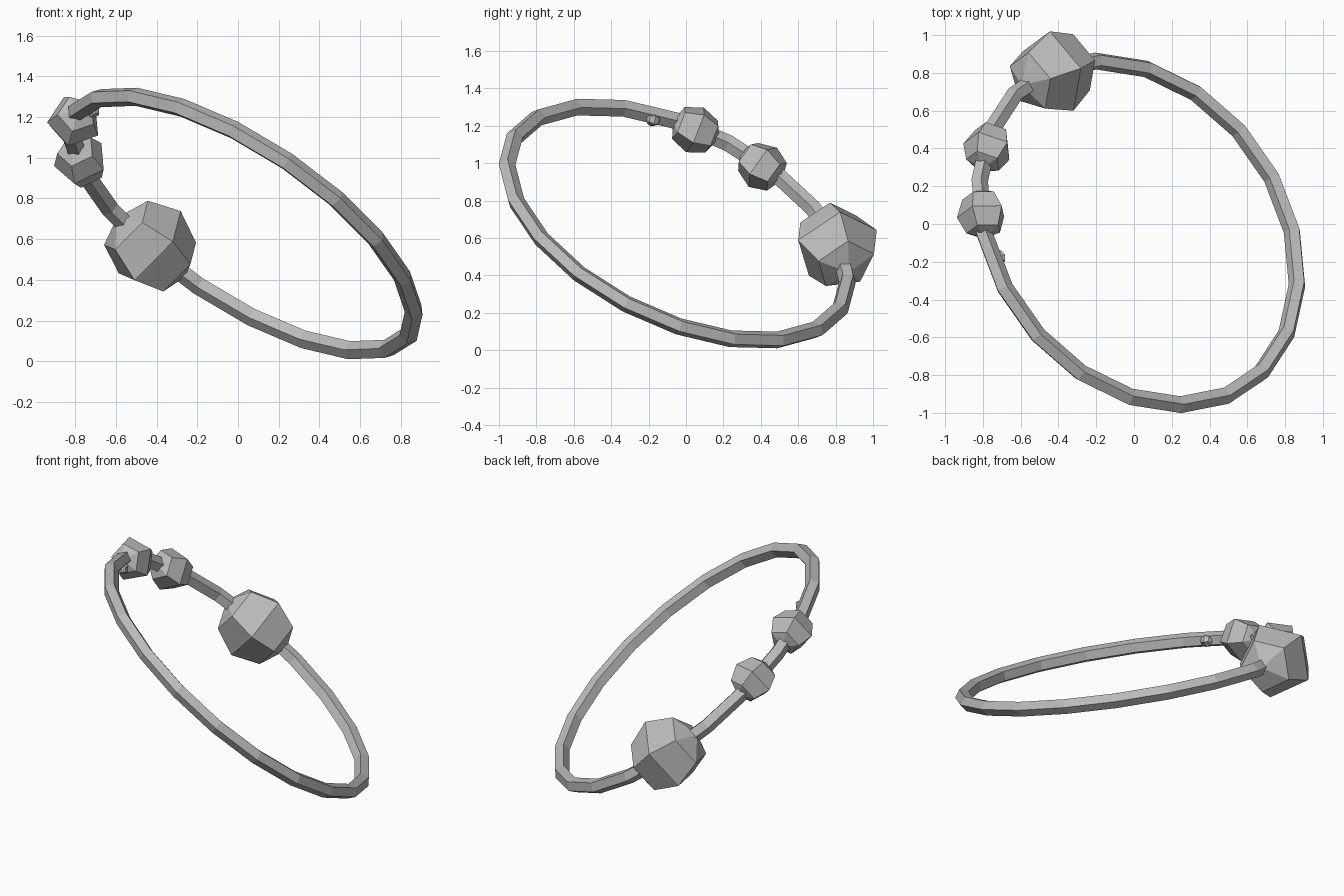
import bpy, bmesh, math
from mathutils import Matrix, Vector

cube = bpy.data.objects.get("Cube")
if cube:
    bpy.data.objects.remove(cube, do_unlink=True)

# Single grey material
grey = bpy.data.materials.new("plain_grey")
grey.use_nodes = True
colour = (0.5, 0.5, 0.5, 1)
grey.diffuse_color = colour
grey.node_tree.nodes["Principled BSDF"].inputs["Base Color"].default_value = colour


def frame(origin, x_axis, z_axis):
    """Placement matrix from an origin and two axes."""
    z = z_axis.normalized()
    y = z.cross(x_axis).normalized()
    x = y.cross(z)
    m = Matrix((x, y, z)).transposed().to_4x4()
    m.translation = origin
    return m


# Tilted plane of the bangle
CENTRE = Vector((0.023, -0.047, 0.677))
plane = frame(CENTRE, Vector((0.857, -0.276, -0.436)), Vector((0.514, 0.379, 0.77)))
RADIUS = 0.984

# Bangle: faceted ring with a five-sided section
bpy.ops.mesh.primitive_torus_add(major_segments=20, minor_segments=5,
                                 major_radius=RADIUS, minor_radius=0.047)
bangle = bpy.context.object
bangle.name = "bangle"
bangle.matrix_world = plane
bangle.data.materials.append(grey)


def bead(name, angle, distance, radius, sides=5, rings=4):
    """Faceted ball threaded on the bangle, its poles along the tube."""
    bm = bmesh.new()
    rows = []
    for i in range(1, rings):
        lat = math.pi * i / rings
        rows.append([bm.verts.new((radius * math.sin(lat) * math.cos(math.tau * k / sides),
                                   radius * math.sin(lat) * math.sin(math.tau * k / sides),
                                   radius * math.cos(lat))) for k in range(sides)])
    top = bm.verts.new((0, 0, radius))
    bottom = bm.verts.new((0, 0, -radius))
    for k in range(sides):
        n = (k + 1) % sides
        bm.faces.new((top, rows[0][k], rows[0][n]))
        bm.faces.new((bottom, rows[-1][n], rows[-1][k]))
        for a, b in zip(rows, rows[1:]):
            bm.faces.new((a[k], b[k], b[n], a[n]))
    mesh = bpy.data.meshes.new(name)
    bm.to_mesh(mesh)
    bm.free()
    mesh.materials.append(grey)
    obj = bpy.data.objects.new(name, mesh)
    bpy.context.collection.objects.link(obj)
    t = math.radians(angle)
    outward = Vector((math.cos(t), math.sin(t), 0))
    tangent = Vector((-math.sin(t), math.cos(t), 0))
    obj.matrix_world = plane @ frame(outward * distance, -outward, tangent)


# Beads and the tiny clasp stud
bead("large_bead", 126, 0.97, 0.232)
bead("small_bead_lower", 167, 0.965, 0.136)
bead("small_bead_upper", 191, 0.972, 0.136)
bead("clasp_stud", 206, 0.93, 0.038)
